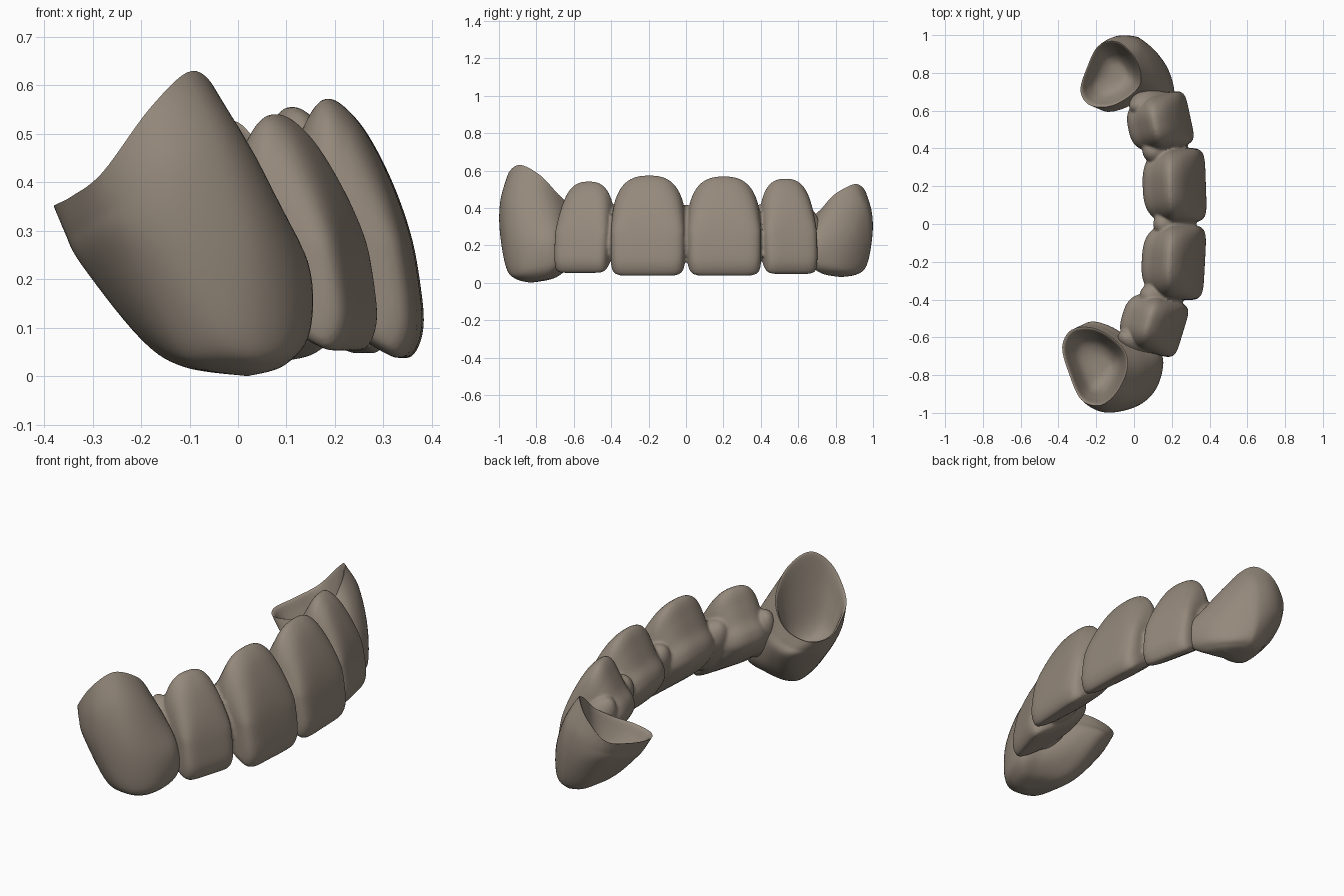
import bpy, bmesh
from math import sin, cos, pi, radians
from mathutils import Vector, Matrix

if "Cube" in bpy.data.objects:
    bpy.data.objects.remove(bpy.data.objects["Cube"])

mat = bpy.data.materials.new("tooth_shade")
mat.diffuse_color = (0.30, 0.25, 0.20, 1)
mat.use_nodes = True
mat.node_tree.nodes["Principled BSDF"].inputs["Base Color"].default_value = mat.diffuse_color


def spline(pts, n, closed):
    """Catmull-Rom curve through pts, n steps per span."""
    pts = [Vector(p) for p in pts]
    m, out = len(pts), []
    get = (lambda i: pts[i % m]) if closed else (lambda i: pts[max(0, min(m - 1, i))])
    for i in range(m if closed else m - 1):
        a, b, c, d = get(i - 1), get(i), get(i + 1), get(i + 2)
        for k in range(n):
            t = k / n
            out.append(0.5 * (2 * b + (c - a) * t + (2 * a - 5 * b + 4 * c - d) * t * t
                              + (3 * b - a - 3 * c + d) * t ** 3))
    if not closed:
        out.append(pts[-1])
    return out


def loft(bm, rings):
    """Skin a stack of closed rings, collapsed rings become poles."""
    vs = [[bm.verts.new(p) for p in r] for r in rings]
    n = len(rings[0])
    for a, b in zip(vs, vs[1:]):
        for i in range(n):
            bm.faces.new((a[i], a[(i + 1) % n], b[(i + 1) % n], b[i]))


def finish(bm, name):
    bmesh.ops.remove_doubles(bm, verts=bm.verts, dist=1e-5)
    bmesh.ops.recalc_face_normals(bm, faces=bm.faces)
    me = bpy.data.meshes.new(name)
    bm.to_mesh(me)
    bm.free()
    me.materials.append(mat)
    ob = bpy.data.objects.new(name, me)
    bpy.context.collection.objects.link(ob)
    bpy.ops.object.select_all(action='DESELECT')
    ob.select_set(True)
    bpy.context.view_layer.objects.active = ob
    return ob


# Incisor side profile: (depth from the labial face, height)
PROFILE = [(0, .10), (-.008, .2), (-.03, .31), (-.07, .42), (-.125, .52), (-.18, .57),
           (-.215, .555), (-.25, .49), (-.285, .42), (-.325, .36), (-.33, .29),
           (-.27, .20), (-.16, .11), (-.07, .05), (-.025, .04)]


def incisor(bm, cx, cy, yaw, half, z0, z1):
    a = radians(yaw)
    nx, ny = cos(a), sin(a)
    prof = spline([(d + .15, z - .27) for d, z in PROFILE], 5, True)
    k = (z1 - z0) / .53
    rings = []
    for i in range(49):
        t = sin(-pi / 2 + pi * i / 48)
        f = lambda n: max(0, 1 - abs(t) ** n) ** (1 / n)
        ring = []
        for d, z in prof:
            d *= f(6) if d > 0 else f(2.8)
            z *= f(2.6) if z > 0 else f(8)
            ring.append((cx + d * nx - t * half * ny, cy + d * ny + t * half * nx,
                         z0 + (z + .23) * k))
        rings.append(ring)
    loft(bm, rings)


def connector(bm, x, y, yaw, rx, ry, z=.27, rz=.165):
    """Ellipsoid leaning back with the teeth."""
    m = (Matrix.Translation((x, y, z)) @ Matrix.Rotation(radians(yaw), 4, 'Z')
         @ Matrix.Rotation(radians(-32), 4, 'Y') @ Matrix.Diagonal((rx, ry, rz, 1)))
    bmesh.ops.create_uvsphere(bm, u_segments=32, v_segments=20, radius=1, matrix=m)


# Four front teeth fused with their connectors
bm = bmesh.new()
incisor(bm, .225, -.2, -3, .199, .04, .572)
incisor(bm, .23, .203, 2, .197, .04, .567)
incisor(bm, .115, -.532, -17, .15, .055, .54)
incisor(bm, .15, .54, 12, .147, .05, .555)
connector(bm, .215, 0, 0, .085, .09)
connector(bm, .145, -.39, -10, .09, .09)
connector(bm, .16, .395, 7, .09, .09)
connector(bm, .015, -.64, -35, .085, .07)
connector(bm, .08, .655, 25, .085, .07)
span = finish(bm, "front_teeth_span")
rm = span.modifiers.new("fuse", 'REMESH')
rm.mode = 'VOXEL'
rm.voxel_size = .008
rm.use_smooth_shade = True
sm = span.modifiers.new("soften", 'SMOOTH')
sm.factor, sm.iterations = .5, 4

# Canine crown loops: open rim, widest belt, low ring
RIM = [(-.38, -.65, .35), (-.345, -.79, .37), (-.28, -.93, .42), (-.18, -.96, .555),
       (-.095, -.895, .63), (-.04, -.78, .575), (-.045, -.68, .47), (-.12, -.60, .40),
       (-.22, -.55, .365), (-.33, -.56, .345)]
BELT = [(-.32, -.66, .23), (-.30, -.80, .24), (-.24, -.94, .27), (-.12, -.995, .27),
        (.03, -.955, .27), (.12, -.84, .24), (.135, -.70, .24), (0, -.62, .26),
        (-.13, -.54, .26), (-.24, -.53, .25)]
LOW = [(-.20, -.68, .08), (-.19, -.80, .08), (-.14, -.91, .07), (-.05, -.96, .08),
       (.05, -.935, .07), (.125, -.85, .08), (.145, -.70, .10), (.05, -.65, .11),
       (-.07, -.61, .12), (-.16, -.61, .11)]


def canine(name, place):
    rim, belt, low = (spline(l, 7, True) for l in (RIM, BELT, LOW))
    tip, floor = Vector((.02, -.83, 0)), Vector((-.15, -.765, .20))
    cols = []
    for r, b, l in zip(rim, belt, low):
        base = l.lerp(tip, .4)
        base.z = l.z * .25
        # Shoulder swells outward under the tall part of the rim
        out = b - floor
        out.z = 0
        shoulder = b.lerp(r, .55) + out.normalized() * max(.004, .09 * (r.z - .35))
        outer = spline([tip, base, l, b, shoulder, r], 7, False)
        # Hollow inside: thin lip, steep wall, rounded floor
        wall = [r]
        for s, h in ((.93, .06), (.80, .42), (.62, .78), (.35, .96), (0, 1)):
            p = floor.lerp(r, s)
            p.z = r.z + (floor.z - r.z) * h
            wall.append(p)
        cols.append(outer + spline(wall, 5, False)[1:])
    bm = bmesh.new()
    loft(bm, [[place(p) for p in ring] for ring in zip(*cols)])
    ob = finish(bm, name)
    bpy.ops.object.shade_smooth_by_angle(angle=radians(50))
    return ob


canine("front_canine_crown", lambda p: p)
# The other canine is mirrored, a little smaller and turned further forward
canine("back_canine_crown",
       lambda p: Vector((.07 + p.x * .93, 1 - (1 + p.y) * .84 - .42 * max(0, p.x + .05),
                         .03 + p.z * .79)))
